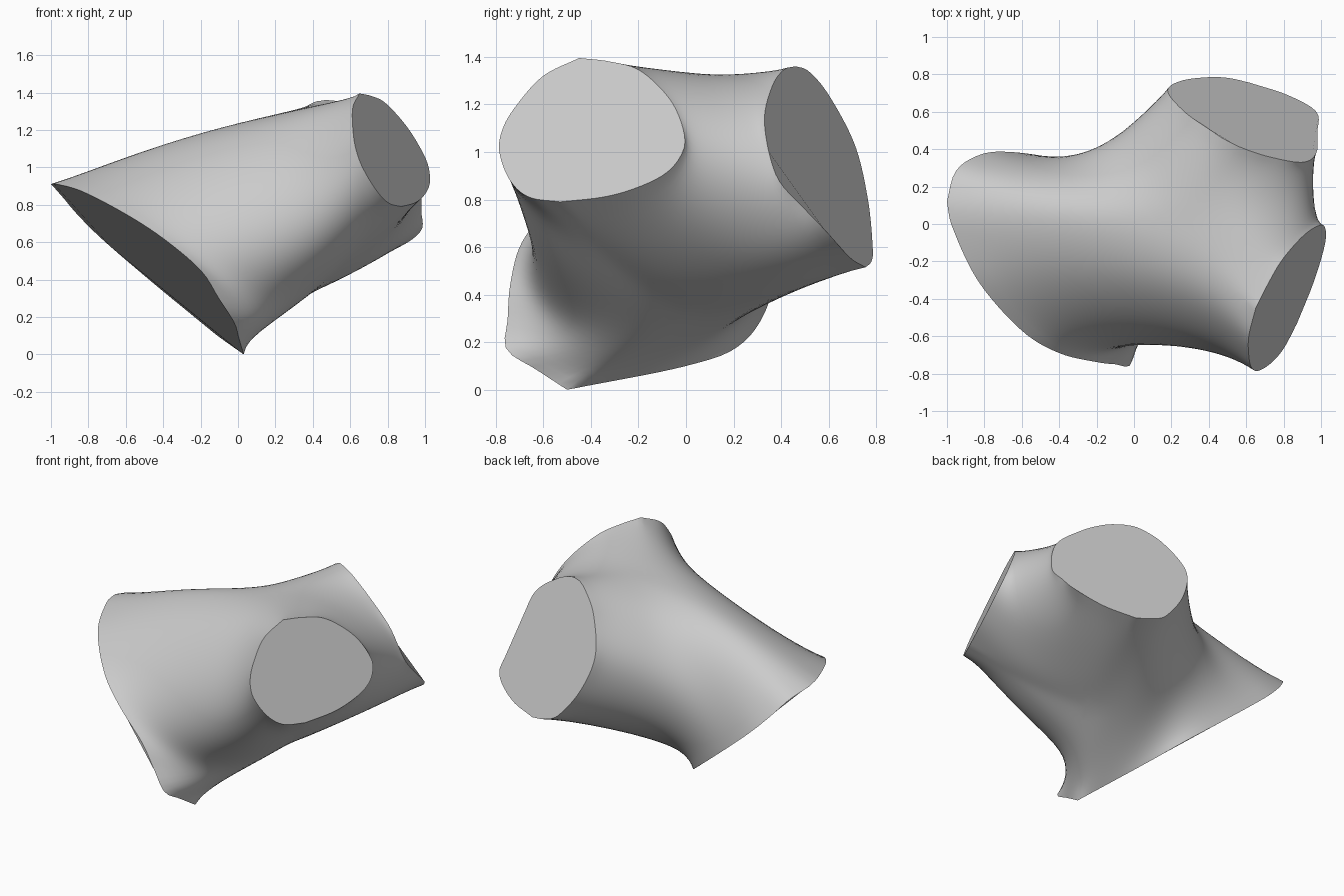
import bpy, bmesh, math
from mathutils import Vector as V

if "Cube" in bpy.data.objects:
    bpy.data.objects.remove(bpy.data.objects["Cube"])

ALONG, ACROSS = 44, 12   # resolution round the rims / along each branch


def resample(points, count):
    """Smooth curve through the points, evenly spaced by length."""
    p = [V(q) for q in points]
    p = [p[0] * 2 - p[1]] + p + [p[-1] * 2 - p[-2]]
    fine = []
    for i in range(1, len(p) - 2):
        a, b, c, d = p[i - 1:i + 3]
        for k in range(16):
            t = k / 16
            fine.append(0.5 * (2 * b + (c - a) * t + (2 * a - 5 * b + 4 * c - d) * t * t
                               + (3 * b - a - 3 * c + d) * t ** 3))
    fine.append(p[-2])
    dist = [0.0]
    for a, b in zip(fine, fine[1:]):
        dist.append(dist[-1] + (b - a).length)
    out, j = [], 0
    for k in range(count + 1):
        s = dist[-1] * k / count
        while j < len(fine) - 2 and dist[j + 1] < s:
            j += 1
        f = (s - dist[j]) / max(dist[j + 1] - dist[j], 1e-9)
        out.append(fine[j].lerp(fine[j + 1], min(f, 1)))
    return out


# Front right rim: side outline laid on a tilted plane, two arcs from top to bottom
def on_plane(outline):
    return [((.684 + .216 * y - .201 * z) / .471, y, z) for y, z in outline]


right_to_back = on_plane([(-.45, 1.395), (-.32, 1.38), (-.19, 1.34), (-.06, 1.21), (-.005, 1.06),
                          (-.03, .97), (-.1, .9), (-.22, .845), (-.35, .81), (-.53, .79)])
right_to_left = on_plane([(-.45, 1.395), (-.6, 1.32), (-.71, 1.2), (-.77, 1.1), (-.785, 1.0),
                          (-.74, .88), (-.66, .81), (-.53, .79)])

# Back right rim
back_top, back_low = (.47, .46, 1.36), (.62, .755, .515)
back_to_right = [back_top, (.57, .41, 1.345), (.72, .36, 1.27), (.90, .33, 1.12),
                 (.975, .38, .90), (.98, .49, .77), (.975, .60, .655),
                 (.82, .69, .555), back_low]
back_to_left = [back_top, (.39, .515, 1.34), (.27, .60, 1.24), (.18, .71, 1.03),
                (.25, .765, .80), (.40, .785, .60), (.51, .78, .54), back_low]

# Large lower left rim
left_top, left_low = (-1, .12, .91), (.03, -.5, 0)
left_to_back = [left_top, (-.96, .27, .87), (-.87, .35, .76), (-.72, .387, .61),
                (-.44, .35, .37), (-.22, .23, .19), (-.11, 0, .10), left_low]
left_to_right = [left_top, (-.97, -.02, .91), (-.83, -.31, .87), (-.6, -.57, .75),
                 (-.4, -.69, .62), (-.2, -.738, .45), (-.1, -.75, .295),
                 (-.02, -.755, .17), (.005, -.63, .085), left_low]

# Saddle curves between each pair of branches, from upper to lower pole
top, low = (.25, 0, 1.305), (.34, 0, .28)
saddle_right_back = [top, (.6, .08, 1.33), (.88, .15, 1.17), (.975, .19, .93),
                     (.86, .16, .66), (.6, .07, .44), low]
saddle_back_left = [top, (.04, .24, 1.2), (-.1, .41, .97), (-.11, .47, .78),
                    (-.03, .425, .5), (.13, .23, .29), low]
saddle_left_right = [top, (.2, -.3, 1.23), (.19, -.56, .96), (.23, -.665, .66),
                     (.31, -.58, .445), (.36, -.3, .315), low]

normals = V((-.16, 0, 1)).normalized(), V((.75, 0, -1)).normalized()
bm = bmesh.new()


def half_sheet(arc, saddle, other):
    """Surface from a rim arc to the saddle curve, tangent across the saddle."""
    arc, saddle, other = (resample(c, ALONG) for c in (arc, saddle, other))
    grid = []
    for k, (p, g, q) in enumerate(zip(arc, saddle, other)):
        t = k / ALONG
        chord = g - p
        n = normals[0 if t < .5 else 1]
        at_pole = chord - n * chord.dot(n)
        across = (q - p).normalized() * chord.length
        mid = g - across.lerp(at_pole, abs(2 * t - 1) ** 3) / 2
        row = []
        for j in range(ACROSS + 1):
            s = j / ACROSS
            row.append(bm.verts.new(p * (1 - s) ** 2 + mid * 2 * s * (1 - s) + g * s * s))
        grid.append(row)
    for r0, r1 in zip(grid, grid[1:]):
        for j in range(ACROSS):
            bm.faces.new((r0[j], r0[j + 1], r1[j + 1], r1[j]))


for a, s, b in ((right_to_back, saddle_right_back, back_to_right),
                (back_to_left, saddle_back_left, left_to_back),
                (left_to_right, saddle_left_right, right_to_left)):
    half_sheet(a, s, b)
    half_sheet(b, s, a)

# Weld the sheets and soften the joins, keeping the rims fixed
bmesh.ops.remove_doubles(bm, verts=bm.verts, dist=.0005)
inner = [v for v in bm.verts if not v.is_boundary]
for _ in range(24):
    bmesh.ops.smooth_vert(bm, verts=inner, factor=.5, use_axis_x=True,
                          use_axis_y=True, use_axis_z=True)

# Flat end faces
ends = bmesh.ops.holes_fill(bm, edges=[e for e in bm.edges if e.is_boundary], sides=0)["faces"]
bmesh.ops.recalc_face_normals(bm, faces=bm.faces)
for f in bm.faces:
    f.smooth = True
for f in ends:
    f.smooth = False
    for e in f.edges:
        e.smooth = False

mesh = bpy.data.meshes.new("branch_joint")
bm.to_mesh(mesh)
bm.free()
grey = bpy.data.materials.new("light_grey")
grey.diffuse_color = (.6, .6, .6, 1)
grey.use_nodes = True
grey.node_tree.nodes["Principled BSDF"].inputs["Base Color"].default_value = grey.diffuse_color
mesh.materials.append(grey)
joint = bpy.data.objects.new("branch_joint", mesh)
bpy.context.collection.objects.link(joint)
